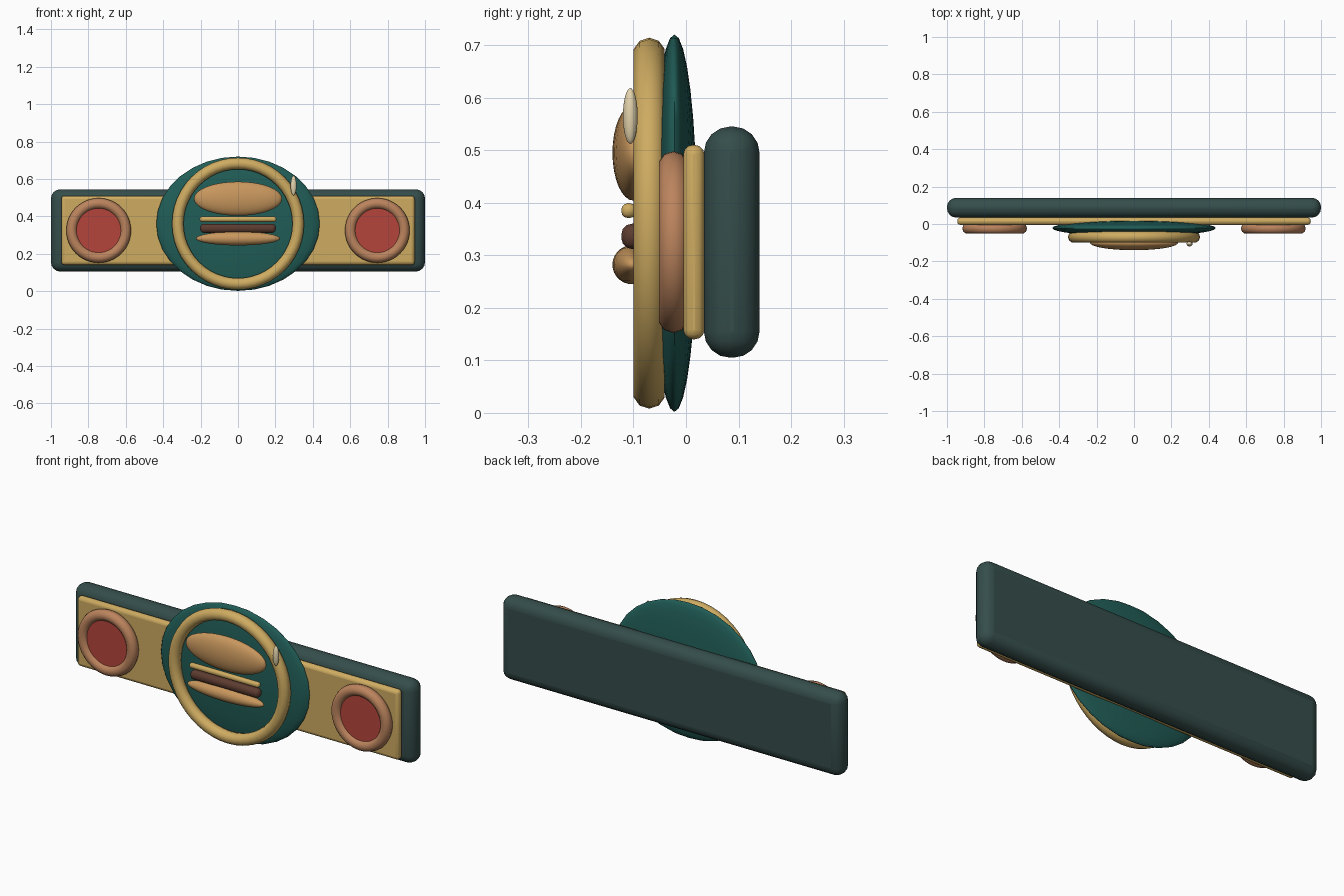
import bpy
import math

if "Cube" in bpy.data.objects:
    bpy.data.objects.remove(bpy.data.objects["Cube"])

def material(name, rgb):
    m = bpy.data.materials.new(name)
    m.diffuse_color = (*rgb, 1)
    m.use_nodes = True
    m.node_tree.nodes["Principled BSDF"].inputs["Base Color"].default_value = m.diffuse_color
    return m

DARK = material("dark_green", (0.035, 0.075, 0.07))
GOLD = material("gold", (0.62, 0.41, 0.12))
TEAL = material("teal", (0.015, 0.11, 0.095))
COPPER = material("copper", (0.5, 0.23, 0.11))
RED = material("red", (0.46, 0.06, 0.045))
TAN = material("tan", (0.58, 0.31, 0.11))
BROWN = material("brown", (0.11, 0.045, 0.03))
CREAM = material("cream", (0.78, 0.66, 0.42))

def finish(name, mat, angle=40):
    ob = bpy.context.object
    ob.name = name
    ob.data.materials.append(mat)
    bpy.ops.object.transform_apply(location=False, rotation=True, scale=True)
    bpy.ops.object.shade_smooth_by_angle(angle=math.radians(angle))
    return ob

def box(name, loc, size, bevel, segments, mat):
    bpy.ops.mesh.primitive_cube_add(size=1, location=loc)
    ob = bpy.context.object
    ob.scale = size
    finish(name, mat)
    mod = ob.modifiers.new("bevel", 'BEVEL')
    mod.width, mod.segments = bevel, segments

def ellipsoid(name, loc, radii, mat):
    bpy.ops.mesh.primitive_uv_sphere_add(segments=32, ring_count=16, radius=1, location=loc)
    bpy.context.object.scale = radii
    finish(name, mat, 60)

def ring(name, loc, major, minor, mat):
    bpy.ops.mesh.primitive_torus_add(location=loc, rotation=(math.pi / 2, 0, 0),
                                     major_radius=major, minor_radius=minor,
                                     major_segments=48, minor_segments=10)
    finish(name, mat, 60)

# Belt backing and front panel
box("backing_strap", (0, 0.087, 0.325), (2, 0.106, 0.44), 0.05, 4, DARK)
box("front_panel", (0, 0.015, 0.325), (1.89, 0.04, 0.37), 0.018, 3, GOLD)

# Side medallions
for side, x in (("left", -0.745), ("right", 0.745)):
    ring(side + "_medallion_ring", (x, -0.024, 0.325), 0.144, 0.029, COPPER)
    bpy.ops.mesh.primitive_cylinder_add(vertices=48, radius=0.122, depth=0.04,
                                        location=(x, -0.015, 0.325),
                                        rotation=(math.pi / 2, 0, 0))
    finish(side + "_medallion_disc", RED)

# Central buckle plate and rim
ellipsoid("buckle_plate", (0, -0.022, 0.361), (0.437, 0.043, 0.359), TEAL)
ring("buckle_rim", (0, -0.07, 0.361), 0.322, 0.031, GOLD)

# Stacked emblem on the buckle
ellipsoid("top_bun", (0, -0.1, 0.495), (0.236, 0.04, 0.091), TAN)
box("filling_strip", (0, -0.109, 0.385), (0.41, 0.028, 0.028), 0.012, 3, GOLD)
box("patty", (0, -0.1, 0.336), (0.405, 0.046, 0.048), 0.02, 3, BROWN)
ellipsoid("bottom_bun", (0, -0.103, 0.282), (0.225, 0.037, 0.037), TAN)

# Small highlight on the rim
ellipsoid("rim_glint", (0.297, -0.106, 0.565), (0.016, 0.014, 0.053), CREAM)
